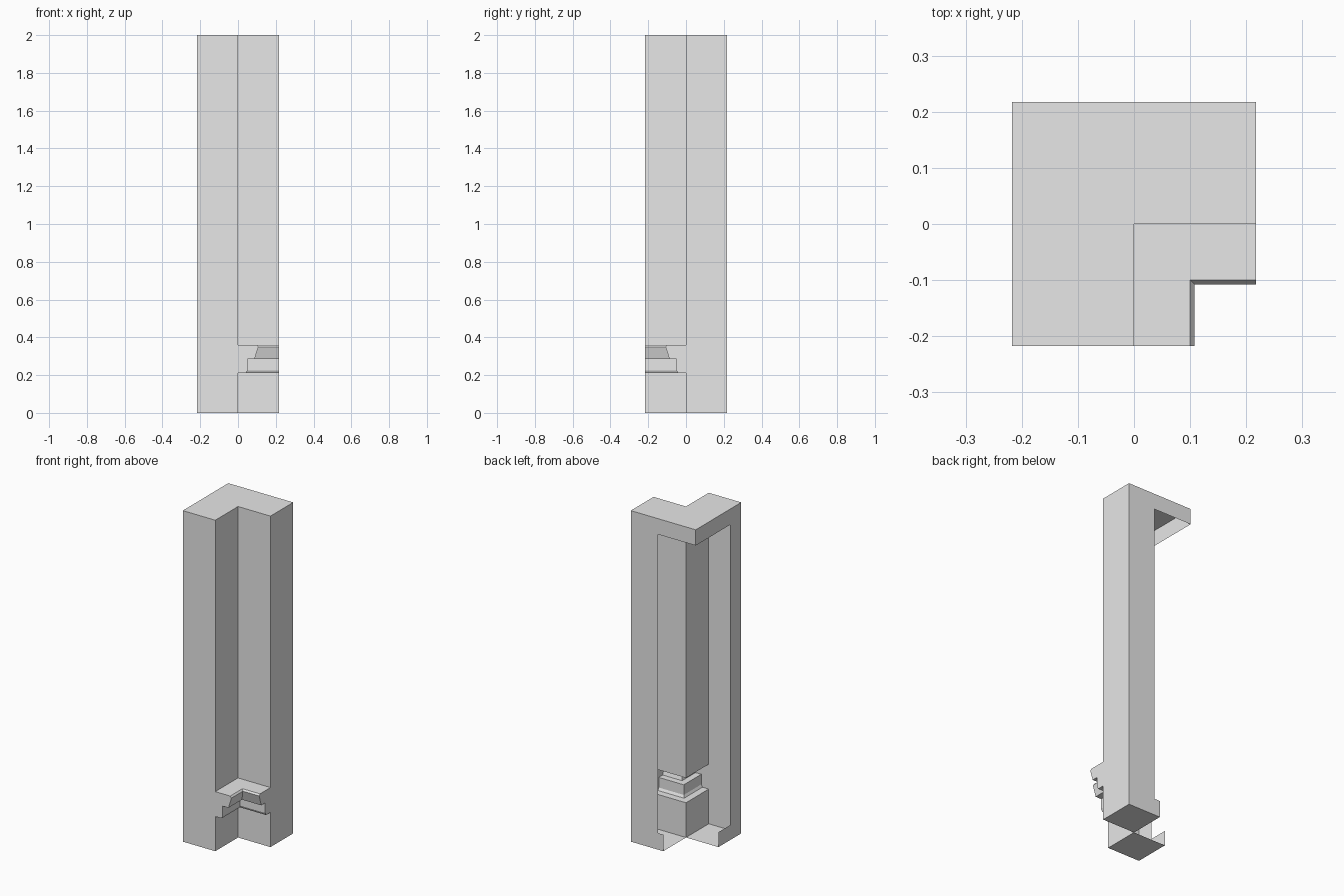
import bpy
import bmesh
from mathutils import Vector

cube = bpy.data.objects.get("Cube")
if cube:
    bpy.data.objects.remove(cube, do_unlink=True)

H = 0.217     # half width
TOP = 2.0
BAND = 1.905  # underside of the top band on the open sides

grey = bpy.data.materials.new("light_grey")
grey.use_nodes = True
grey.diffuse_color = (0.8, 0.8, 0.8, 1)
grey.node_tree.nodes["Principled BSDF"].inputs["Base Color"].default_value = (0.8, 0.8, 0.8, 1)


def finish(name, bm):
    mesh = bpy.data.meshes.new(name)
    bm.to_mesh(mesh)
    bm.free()
    mesh.materials.append(grey)
    bpy.context.collection.objects.link(bpy.data.objects.new(name, mesh))


def panel(name, outline, place, normal):
    """Flat sheet from a 2D outline, turned to face the given direction."""
    bm = bmesh.new()
    face = bm.faces.new([bm.verts.new(place(a, b)) for a, b in outline])
    face.normal_update()
    if face.normal.dot(Vector(normal)) < 0:
        face.normal_flip()
    finish(name, bm)


# Moulded inner corner: distance out from the corner, height
profile = [(0, 0), (0, 0.21), (0.042, 0.21), (0.05, 0.225), (0.05, 0.286),
           (0.088, 0.286), (0.108, 0.35), (0.1, 0.36), (0, 0.36), (0, TOP)]

bm = bmesh.new()
rows = [[bm.verts.new(p) for p in ((d, -H, z), (d, -d, z), (H, -d, z))] for d, z in profile]
for low, high in zip(rows, rows[1:]):
    for i in range(2):
        bm.faces.new((low[i], low[i + 1], high[i + 1], high[i]))
finish("moulded_inner_corner", bm)

# Closed outer sides, ending in the moulding profile
side = [(-H, 0)] + profile + [(-H, TOP)]
panel("front_side", side, lambda a, z: (a, -H, z), (0, -1, 0))
panel("left_side", side, lambda a, z: (H, -a, z), (1, 0, 0))


# Open outer sides: a post, a top band and a low foot
def frame(post, foot):
    return [(-H, 0), (0, 0), (0, foot), (post, foot), (post, BAND), (H, BAND), (H, TOP), (-H, TOP)]


panel("right_frame", frame(-0.11, 0.09), lambda a, z: (-H, a, z), (-1, 0, 0))
panel("back_frame", frame(-0.036, 0.1), lambda a, z: (-a, H, z), (0, 1, 0))

# Top cap and the two base plates
panel("top_cap", [(-H, -H), (0, -H), (0, 0), (H, 0), (H, H), (-H, H)],
      lambda x, y: (x, y, TOP), (0, 0, 1))
for name, s in (("back_base", 1), ("front_base", -1)):
    panel(name, [(0, 0), (s * H, 0), (s * H, s * H), (0, s * H)],
          lambda x, y: (x, y, 0), (0, 0, -1))
